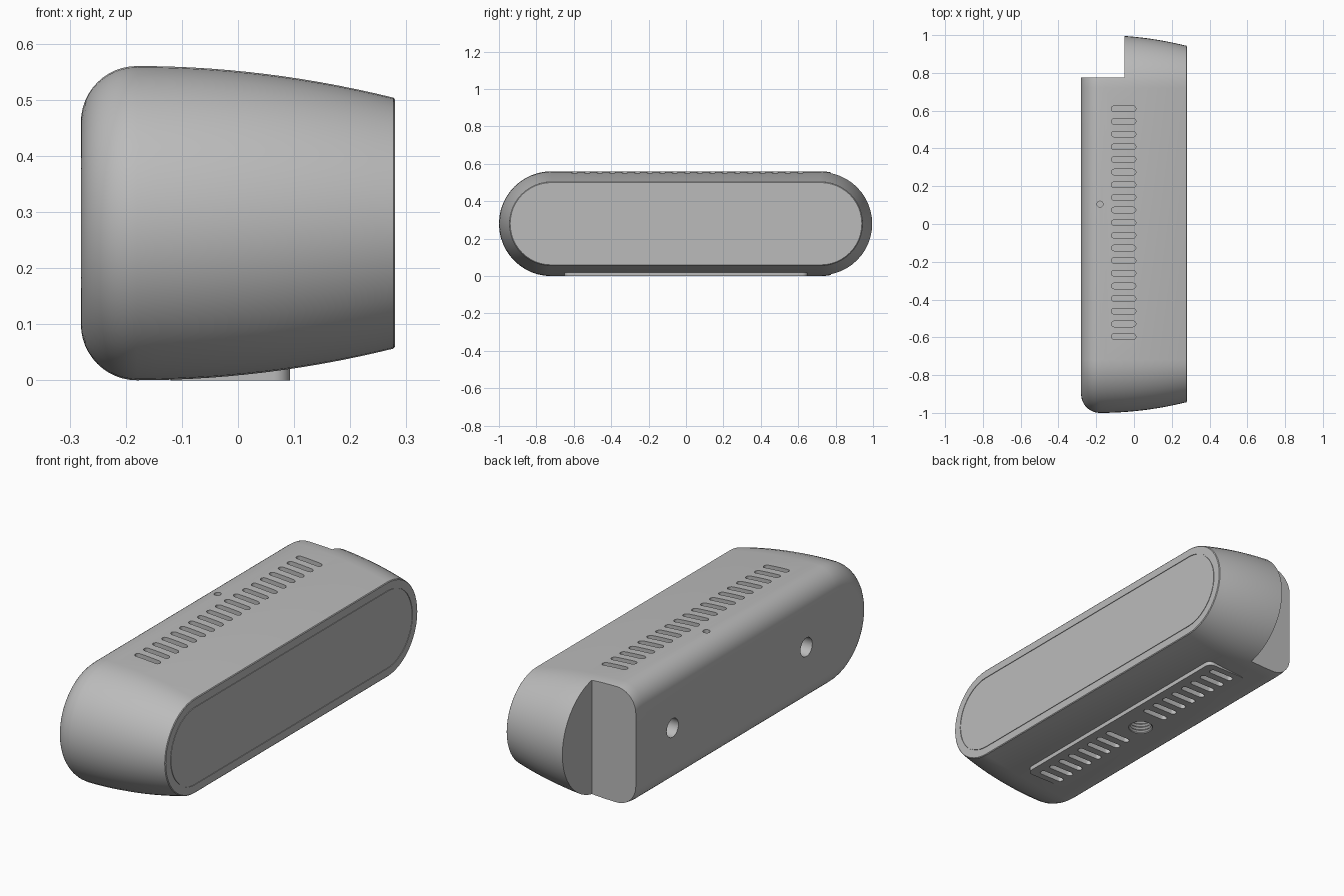
import bpy, bmesh, math
from mathutils import Matrix, Vector

cube = bpy.data.objects.get("Cube")
if cube:
    bpy.data.objects.remove(cube, do_unlink=True)

grey = bpy.data.materials.new("plain_grey")
grey.use_nodes = True
COLOUR = (0.5, 0.5, 0.5, 1)
grey.diffuse_color = COLOUR
grey.node_tree.nodes["Principled BSDF"].inputs["Base Color"].default_value = COLOUR

MID = 0.28      # height of the centre line
HALF = 0.72     # half length of the straight sides


def stadium(half, radius, n=24):
    """Rounded slot outline, long in its first coordinate."""
    pts = []
    for side in (1, -1):
        for i in range(n + 1):
            a = math.pi * (i / n - 0.5)
            pts.append((side * (half + radius * math.cos(a)), side * radius * math.sin(a)))
    return pts


def loft(bm, rings):
    """Skin equal-sized rings of points and cap both ends."""
    rows = [[bm.verts.new(p) for p in ring] for ring in rings]
    for a, b in zip(rows, rows[1:]):
        for i in range(len(a)):
            j = (i + 1) % len(a)
            bm.faces.new((a[i], a[j], b[j], b[i]))
    bm.faces.new(rows[0][::-1])
    bm.faces.new(rows[-1])


def finish(bm, name):
    bmesh.ops.recalc_face_normals(bm, faces=bm.faces)
    mesh = bpy.data.meshes.new(name)
    bm.to_mesh(mesh)
    bm.free()
    obj = bpy.data.objects.new(name, mesh)
    bpy.context.collection.objects.link(obj)
    mesh.materials.append(grey)
    return obj


def slot(bm, x0, x1, y, z0, z1, width=0.03):
    outline = stadium((x1 - x0 - width) / 2, width / 2, 8)
    loft(bm, [[((x0 + x1) / 2 + u, y + v, z) for u, v in outline] for z in (z0, z1)])


def lathe(bm, profile, matrix, n=32):
    """Turn (radius, height) points about the local z axis."""
    loft(bm, [[matrix @ Vector((r * math.cos(t), r * math.sin(t), h))
               for t in (math.tau * i / n for i in range(n))] for r, h in profile])


# Body: rounded back, gently tapering sides, grooved front panel
profile = []
for i in range(13):
    a = math.pi / 2 * i / 12
    profile.append((-0.18 - 0.1 * math.cos(a), 0.18 + 0.1 * math.sin(a)))
for i in range(1, 15):
    d = 0.457 * i / 14
    profile.append((-0.18 + d, 0.28 - 0.27 * d * d))
profile += [(0.28, 0.22), (0.28, 0.184), (0.277, 0.184), (0.277, 0.181), (0.28, 0.181)]
bm = bmesh.new()
loft(bm, [[(x, u, MID + v) for u, v in stadium(HALF, r)] for x, r in profile])
body = finish(bm, "body_shell")

# Foot pad with rounded corners under the body
bm = bmesh.new()
R = 0.03
corners = []
for cx, cy, start in ((0.093 - R, 0.65 - R, 0), (-0.12 + R, 0.65 - R, 1),
                      (-0.12 + R, R - 0.65, 2), (0.093 - R, R - 0.65, 3)):
    for i in range(9):
        a = math.pi / 2 * (start + i / 8)
        corners.append((cx + R * math.cos(a), cy + R * math.sin(a)))
loft(bm, [[(x, y, z) for x, y in corners] for z in (0, 0.028)])
pad = finish(bm, "foot_pad")

# Cutter: corner notch
bm = bmesh.new()
bmesh.ops.create_cube(bm, size=1, matrix=Matrix.Translation((-0.55, 1.275, MID))
                      @ Matrix.Diagonal((1, 1, 2, 1)))
notch = finish(bm, "notch_cutter")

# Cutter: vents on top, button hole and wall mount holes
bm = bmesh.new()
PITCH = 0.067
for i in range(-9, 10):
    slot(bm, -0.12, 0.01, 0.007 + i * PITCH, 0.52, 0.6)
lathe(bm, [(0.016, 0.53), (0.016, 0.6)], Matrix.Translation((-0.18, 0.105, 0)))
for y in (-0.5, 0.5):
    lathe(bm, [(0.044, -0.08), (0.044, 0.08)],
          Matrix.Translation((-0.28, y, MID)) @ Matrix.Rotation(math.pi / 2, 4, "Y"))
upper = finish(bm, "upper_vent_cutter")

# Cutter: vents underneath and the threaded socket
bm = bmesh.new()
for i in range(2, 10):
    for side in (-1, 1):
        slot(bm, -0.08, 0.05, side * i * PITCH, -0.03, 0.04)
thread = [(0.055, -0.03), (0.055, 0.005)]
for i in range(6):
    thread += [(0.047, 0.012 + i * 0.016), (0.055, 0.02 + i * 0.016)]
lathe(bm, thread, Matrix.Translation((-0.04, 0, 0)))
lower = finish(bm, "lower_vent_cutter")


def carve(obj, cutters):
    bpy.ops.object.select_all(action="DESELECT")
    obj.select_set(True)
    bpy.context.view_layer.objects.active = obj
    for cutter in cutters:
        mod = obj.modifiers.new("cut", "BOOLEAN")
        mod.operation, mod.solver, mod.object = "DIFFERENCE", "EXACT", cutter
        bpy.ops.object.modifier_apply(modifier=mod.name)
    bpy.ops.object.shade_smooth_by_angle(angle=math.radians(30))


carve(body, (notch, upper, lower))
carve(pad, (lower,))
for cutter in (notch, upper, lower):
    bpy.data.objects.remove(cutter, do_unlink=True)
